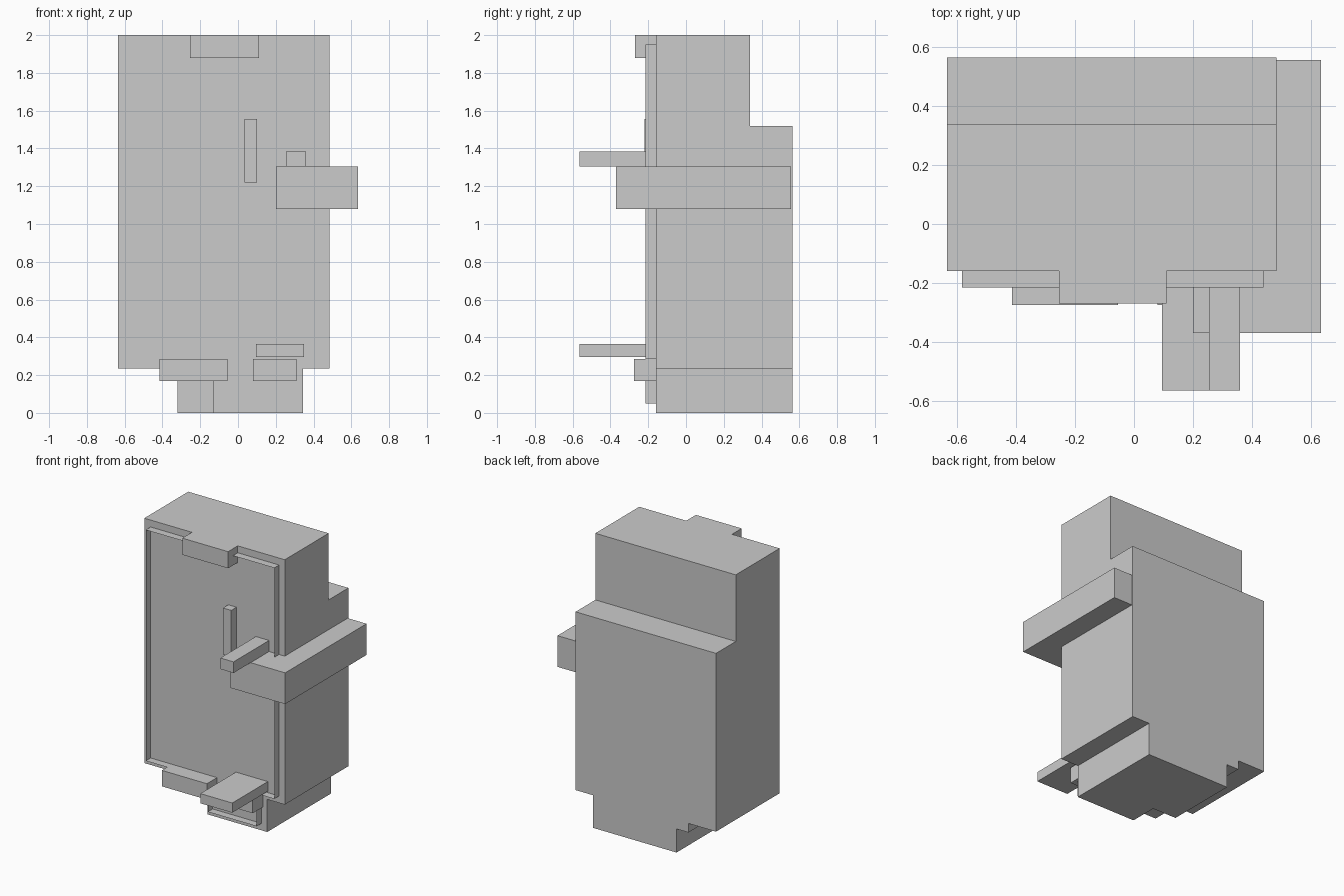
import bpy
import bmesh
from mathutils import Vector

if "Cube" in bpy.data.objects:
    bpy.data.objects.remove(bpy.data.objects["Cube"])


def finish(name, bm):
    me = bpy.data.meshes.new(name)
    bm.to_mesh(me)
    bm.free()
    ob = bpy.data.objects.new(name, me)
    bpy.context.collection.objects.link(ob)
    return ob


def prism(name, points, direction):
    """Closed solid: a flat profile swept along a direction."""
    bm = bmesh.new()
    face = bm.faces.new([bm.verts.new(p) for p in points])
    new = bmesh.ops.extrude_face_region(bm, geom=[face], use_keep_orig=True)["geom"]
    verts = [g for g in new if isinstance(g, bmesh.types.BMVert)]
    bmesh.ops.translate(bm, verts=verts, vec=Vector(direction))
    bmesh.ops.recalc_face_normals(bm, faces=bm.faces)
    return finish(name, bm)


def box(name, x, y, z):
    pts = [(x[0], y[0], z[0]), (x[1], y[0], z[0]), (x[1], y[1], z[0]), (x[0], y[1], z[0])]
    return prism(name, pts, (0, 0, z[1] - z[0]))


FRONT, BACK = -0.16, 0.565

# Main cabinet, stepped at the back
side = [(FRONT, 0.235), (BACK, 0.235), (BACK, 1.52), (0.34, 1.52), (0.34, 2.0), (FRONT, 2.0)]
prism("cabinet", [(-0.635, y, z) for y, z in side], (1.12, 0, 0))

# Foot, wider towards the back
plan = [(-0.13, FRONT), (0.345, FRONT), (0.345, BACK), (-0.32, BACK), (-0.32, 0.04), (-0.13, 0.04)]
prism("foot", [(x, y, 0) for x, y in plan], (0, 0, 0.235))

# Thin raised rim following the front outline
outline = [(-0.585, 1.95), (0.44, 1.95), (0.44, 0.285), (0.30, 0.285),
           (0.30, 0.05), (-0.09, 0.05), (-0.09, 0.285), (-0.585, 0.285)]
bm = bmesh.new()
near = [bm.verts.new((x, -0.215, z)) for x, z in outline]
far = [bm.verts.new((x, FRONT, z)) for x, z in outline]
for i in range(len(outline)):
    j = (i + 1) % len(outline)
    bm.faces.new((near[i], near[j], far[j], far[i]))
finish("front_rim", bm)

# Attached blocks, bars and band
for name, x, y, z in [
    ("top_block", (-0.255, 0.11), (-0.27, FRONT), (1.88, 2.0)),
    ("handle", (0.035, 0.10), (-0.22, FRONT), (1.22, 1.555)),
    ("upper_bar", (0.255, 0.36), (-0.565, FRONT), (1.305, 1.385)),
    ("side_band", (0.20, 0.635), (-0.37, 0.557), (1.08, 1.305)),
    ("lower_shelf", (0.095, 0.35), (-0.565, FRONT), (0.295, 0.365)),
    ("lower_left_block", (-0.415, -0.055), (-0.275, BACK), (0.17, 0.285)),
    ("lower_right_block", (0.08, 0.31), (-0.275, FRONT), (0.17, 0.285)),
]:
    box(name, x, y, z)
